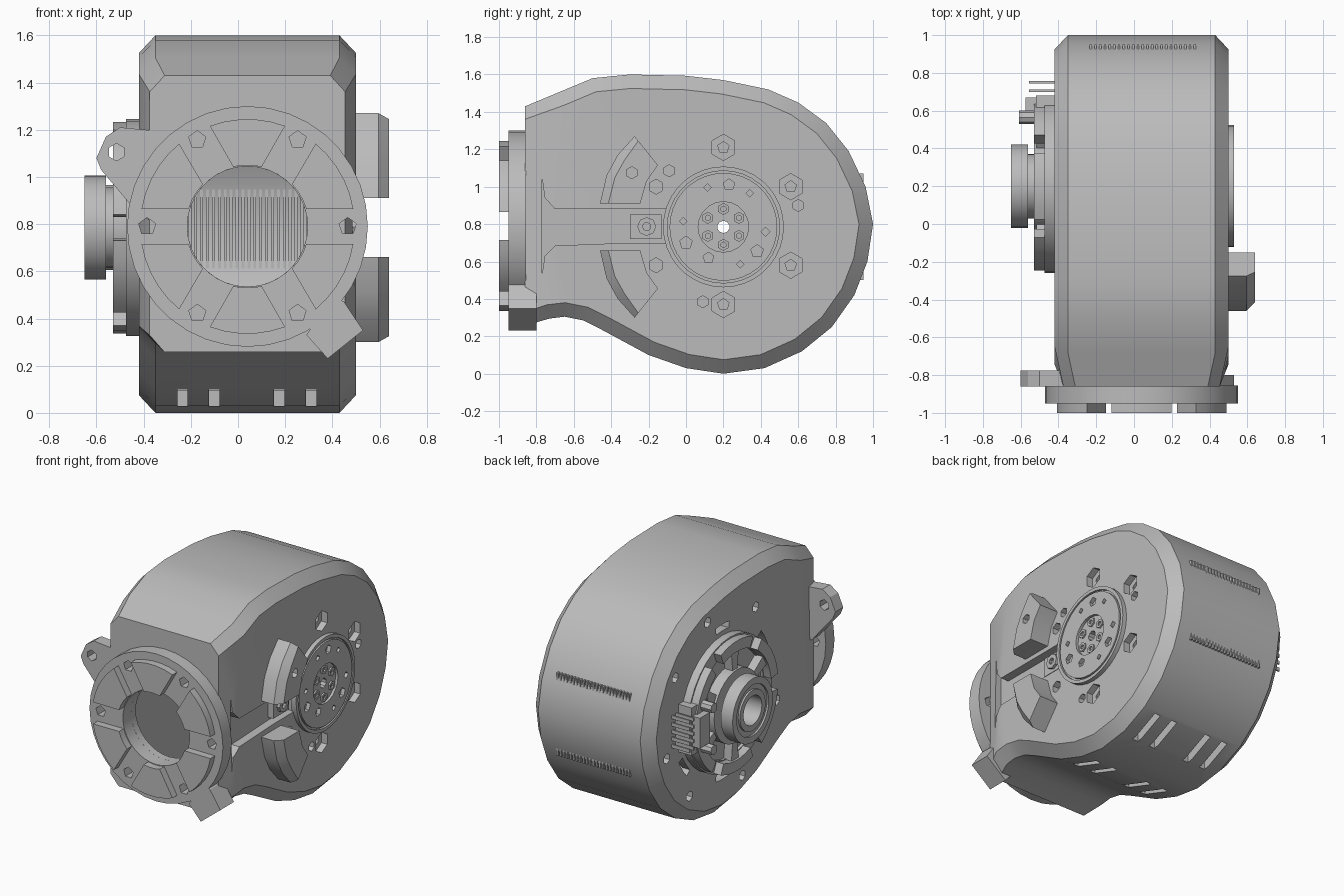
import bpy, bmesh, math
from mathutils import Vector

if "Cube" in bpy.data.objects:
    bpy.data.objects.remove(bpy.data.objects["Cube"])

grey = bpy.data.materials.new("grey_plastic")
grey.diffuse_color = (0.5, 0.5, 0.5, 1)
grey.use_nodes = True
grey.node_tree.nodes["Principled BSDF"].inputs["Base Color"].default_value = grey.diffuse_color
CY, CZ = 0.2, 0.785          # motor axis in (y, z)
FX, FZ = 0.04, 0.79          # flange axis in (x, z)


def make(name, verts, faces):
    bm = bmesh.new()
    vs = [bm.verts.new(v) for v in verts]
    for f in faces:
        bm.faces.new([vs[i] for i in f])
    bmesh.ops.recalc_face_normals(bm, faces=bm.faces)
    me = bpy.data.meshes.new(name)
    bm.to_mesh(me)
    bm.free()
    me.materials.append(grey)
    ob = bpy.data.objects.new(name, me)
    bpy.context.collection.objects.link(ob)
    return ob


def place(axis, p, a):
    return (a, p[0], p[1]) if axis == 'x' else (p[0], a, p[1])


def prism(name, axis, pts, a0, a1):
    """Extrude an outline along x (points y,z) or y (points x,z)."""
    n = len(pts)
    v = [place(axis, p, a) for a in (a0, a1) for p in pts]
    f = [(i, (i + 1) % n, n + (i + 1) % n, n + i) for i in range(n)]
    return make(name, v, f + [tuple(range(n)), tuple(range(n, 2 * n))])


def arc(c, r, a0, a1, n):
    return [(c[0] + r * math.cos(math.radians(a0 + (a1 - a0) * i / n)),
             c[1] + r * math.sin(math.radians(a0 + (a1 - a0) * i / n))) for i in range(n + 1)]


def circle(c, r, n):
    return arc(c, r, 90, 450, n)[:-1]


def disc(name, axis, c, r, a0, a1, n=24):
    return prism(name, axis, circle(c, r, n), a0, a1)


def ring(name, axis, c, r, r_in, a0, a1, n=32):
    loops = [(r, a0), (r, a1), (r_in, a1), (r_in, a0)]
    v = [place(axis, p, a) for q, a in loops for p in circle(c, q, n)]
    f = [(k * n + i, k * n + (i + 1) % n, (k + 1) % 4 * n + (i + 1) % n, (k + 1) % 4 * n + i)
         for k in range(4) for i in range(n)]
    return make(name, v, f)


def sector(name, axis, c, r0, r1, a0, a1, x0, x1, n=5):
    return prism(name, axis, arc(c, r1, a0, a1, n) + arc(c, r0, a1, a0, n), x0, x1)


def box(name, x, y, z):
    return prism(name, 'x', [(y[0], z[0]), (y[1], z[0]), (y[1], z[1]), (y[0], z[1])], *x)


def cut(ob, cutters):
    for c in cutters:
        m = ob.modifiers.new("cut", 'BOOLEAN')
        m.operation, m.solver, m.object = 'DIFFERENCE', 'EXACT', c
        bpy.context.view_layer.update()
        me = bpy.data.meshes.new_from_object(ob.evaluated_get(bpy.context.evaluated_depsgraph_get()))
        ob.modifiers.clear()
        ob.data = me
        bpy.data.objects.remove(c)


def inset(pts, d, front):
    """Shrink the clockwise housing outline, keeping its front edge at a fixed y."""
    out, n = [], len(pts)
    for i, p in enumerate(pts):
        ns = []
        for a, b in ((pts[i - 1], p), (p, pts[(i + 1) % n])):
            e = Vector((b[0] - a[0], b[1] - a[1])).normalized()
            ns.append(Vector((e.y, -e.x)))
        if i == 0:
            ns[0] = ns[1]
        if i == n - 1:
            ns[1] = ns[0]
        q = Vector(p) + (ns[0] + ns[1]).normalized() * d
        out.append((front if i in (0, n - 1) else q.x, q.y))
    return out


# Housing: chamfered teardrop shell, narrowing at the front
outline = [(-.86, 1.43), (-.68, 1.505), (-.5, 1.58), (-.3, 1.6), (0, 1.593), (.2, 1.57), (.44, 1.52),
           (.6, 1.45), (.75, 1.34), (.87, 1.19), (.96, 1.0), (1.0, .8), (.97, .6), (.9, .42),
           (.78, .25), (.62, .12), (.42, .03), (.2, 0), (0, .03), (-.2, .1), (-.45, .235),
           (-.55, .285), (-.65, .305), (-.73, .295), (-.86, .257)]
small = inset(outline, .075, -.86)
n = len(outline)
verts = []
for x, pts in ((-.42, small), (-.35, outline), (.43, outline), (.5, small)):
    for i, (y, z) in enumerate(pts):
        verts.append((.04 + (x - .04) * (.9 if i in (0, n - 1) else 1), y, z))
faces = [(k * n + i, k * n + (i + 1) % n, (k + 1) * n + (i + 1) % n, (k + 1) * n + i)
         for k in range(3) for i in range(n - 1)]
for b in (0, 3 * n):
    faces += [(b, b + 1, b + n - 2, b + n - 1), tuple(range(b + 1, b + n - 1))]
faces.append((0, n, 2 * n, 3 * n, 4 * n - 1, 3 * n - 1, 2 * n - 1, n - 1))
housing = make("housing", verts, faces)

# Cavity, front bore and motor opening
cuts = [prism("cavity", 'x', inset(outline, .07, -.81), -.36, .40),
        disc("bore", 'y', (FX, FZ), .255, -.95, -.7, 32),
        disc("motor_opening", 'x', (CY, CZ), .36, -.5, -.3, 32),
        disc("axle_hole", 'x', (CY, CZ), .033, .3, .6, 10)]
# Flared channel on the right side
cuts.append(prism("channel", 'x', [(-.77, .53), (-.755, .63), (-.7, .685), (-.3, .7), (-.1, .7), (-.1, .88),
                                   (-.7, .88), (-.755, .94), (-.77, 1.05)], .44, .6))
# Bolt recesses on the right side, each with a deeper centre
for y, z, r in ((.2, 1.21, .07), (.56, 1.0, .07), (.56, .58, .07), (.2, .37, .07), (-.16, 1.0, .04),
                (-.16, .58, .04), (-.09, 1.085, .032), (.6, .9, .032), (.09, .385, .032)):
    cuts.append(disc("recess", 'x', (y, z), r, .455, .6, 6))
    if r > .05:
        cuts.append(disc("bolt_hole", 'x', (y, z), .032, .41, .5, 5))
# Bolt holes and cooling slots on the left side
for a in (35, 75, 125, 200, 250, 305, 345):
    p = (CY + .63 * math.cos(math.radians(a)), CZ + .63 * math.sin(math.radians(a)))
    cuts.append(disc("side_hole", 'x', p, .035, -.5, -.375, 6))
for a in (90, 150, 270, 325):
    cuts.append(sector("side_slot", 'x', (CY, CZ), .49, .535, a - 8, a + 8, -.5, -.3))
# Vent slits under the belly
for x in (-.235, -.1, .175, .31):
    for y in (-.09, .49):
        cuts.append(box("vent", (x - .022, x + .022), (y - .11, y + .11), (-.1, .17)))
cut(housing, cuts)

# Fine ribs on the inner back wall
for i in range(23):
    x = -.235 + i * .025
    box("inner_rib", (x, x + .012), (.9, .95), (.5, 1.07))

# Front flange with bolt holes and raised pads
flange = ring("front_flange", 'y', (FX, FZ), .51, .255, -.95, -.855, 36)
holes = []
for k in range(6):
    a = math.radians(60 * k)
    p = (FX + .425 * math.cos(a), FZ + .425 * math.sin(a))
    holes.append(disc("flange_hole", 'y', p, .038, -1, -.8, 5))
cut(flange, holes)
for k in range(6):
    m = 60 * k + 30
    prism("flange_pad", 'y', arc((FX, FZ), .455, m - 20.5, m + 20.5, 5)
          + arc((FX, FZ), .26, m + 13.5, m - 13.5, 3), -1, -.945)

# Mounting ear and lower tab
ear = prism("mounting_ear", 'y', [(-.6, 1.08), (-.56, 1.17), (-.5, 1.21), (-.34, 1.195), (-.34, .8),
                                  (-.42, .84), (-.58, 1.03)], -.86, -.775)
cut(ear, [disc("ear_hole", 'y', (-.515, 1.105), .037, -1, -.7, 6)])
prism("lower_tab", 'y', [(.29, .33), (.38, .23), (.53, .35), (.45, .47), (.4, .5)], -.949, -.8)

# Output disc on the right with groove, recess and holes
plate = disc("output_disc", 'x', (CY, CZ), .323, .49, .53, 36)
cuts = [ring("groove", 'x', (CY, CZ), .3, .288, .515, .6, 36),
        disc("centre_recess", 'x', (CY, CZ), .135, .512, .6, 20),
        disc("axle_hole", 'x', (CY, CZ), .033, .4, .6, 10)]
for y, z, r in ((.23, 1.01, .032), (0, .7, .035), (.38, .655, .035), (.12, .62, .03), (.115, .995, .02),
                (.425, .76, .024), (.34, .965, .02), (-.015, .815, .02), (.29, .585, .02)):
    cuts.append(disc("disc_hole", 'x', (y, z), r, .503, .6, 5 if r > .025 else 4))
cut(plate, cuts)
for k in range(6):
    a = math.radians(60 * k + 30)
    p = (CY + .096 * math.cos(a), CZ + .096 * math.sin(a))
    ring("disc_screw", 'x', p, .032, .015, .505, .523, 6)

# Two chamfered stop blocks, mirrored about the motor axis
base = [(-.46, .91), (-.425, 1.06), (-.365, 1.17), (-.275, 1.27), (-.15, 1.115), (-.21, 1.03), (-.245, .91)]
top = [(-.415, .91), (-.38, 1.05), (-.33, 1.14), (-.255, 1.245)] + base[4:]
for s, name in ((1, "upper_stop_block"), (-1, "lower_stop_block")):
    v = [(x, y, CZ + s * (z - CZ)) for x, pts in ((.49, base), (.595, base), (.64, top)) for y, z in pts]
    f = [(k * 7 + i, k * 7 + (i + 1) % 7, k * 7 + 7 + (i + 1) % 7, k * 7 + 7 + i)
         for k in range(2) for i in range(7)]
    block = make(name, v, f + [tuple(range(7)), tuple(range(14, 21))])
    if s > 0:
        cut(block, [disc("block_hole", 'x', (-.29, 1.075), .032, .6, .7, 6)])

# Channel end block with screw
box("channel_block", (.43, .48), (-.3, -.13), (.72, .85))
ring("channel_screw", 'x', (-.21, .787), .05, .022, .47, .5, 8)

# Motor cap on the left: base, rim segments, spokes, inner ring
L = (CY, CZ)
ring("motor_cap_base", 'x', L, .44, .1, -.455, -.40)
ring("cap_outer_step", 'x', L, .46, .37, -.475, -.41)
for k in range(6):
    a = 60 * k + 30
    sector("cap_rim_segment", 'x', L, .375, .45, a - 23, a + 23, -.53, -.42)
    sector("cap_spoke", 'x', L, .22, .39, a - 6, a + 6, -.515, -.42, 2)
ring("cap_inner_ring", 'x', L, .25, .1, -.53, -.42)
ring("bearing_hub", 'x', L, .17, .1, -.58, -.5)
# Bearing: outer race, recessed shield, inner race
ring("bearing_outer_race", 'x', L, .22, .175, -.65, -.56)
ring("bearing_shield", 'x', L, .18, .13, -.637, -.565)
ring("bearing_inner_race", 'x', L, .14, .1, -.65, -.56)

# Cable connector behind the cap, with posts and pins
box("connector_base", (-.52, -.41), (.5, .68), (.62, .95))
box("connector_body", (-.575, -.5), (.56, .67), (.68, .89))
for z in (.64, .93):
    disc("connector_post", 'x', (.565, z), .035, -.61, -.42, 8)
for z in (.69, .74, .79, .84, .89):
    box("connector_pin", (-.555, -.41), (.7, .712), (z - .012, z + .012))
    box("connector_pin", (-.555, -.41), (.745, .757), (z - .012, z + .012))

# Smooth curved surfaces, keep edges sharp
bpy.ops.object.select_all(action='SELECT')
bpy.context.view_layer.objects.active = housing
bpy.ops.object.shade_smooth_by_angle(angle=math.radians(25))
